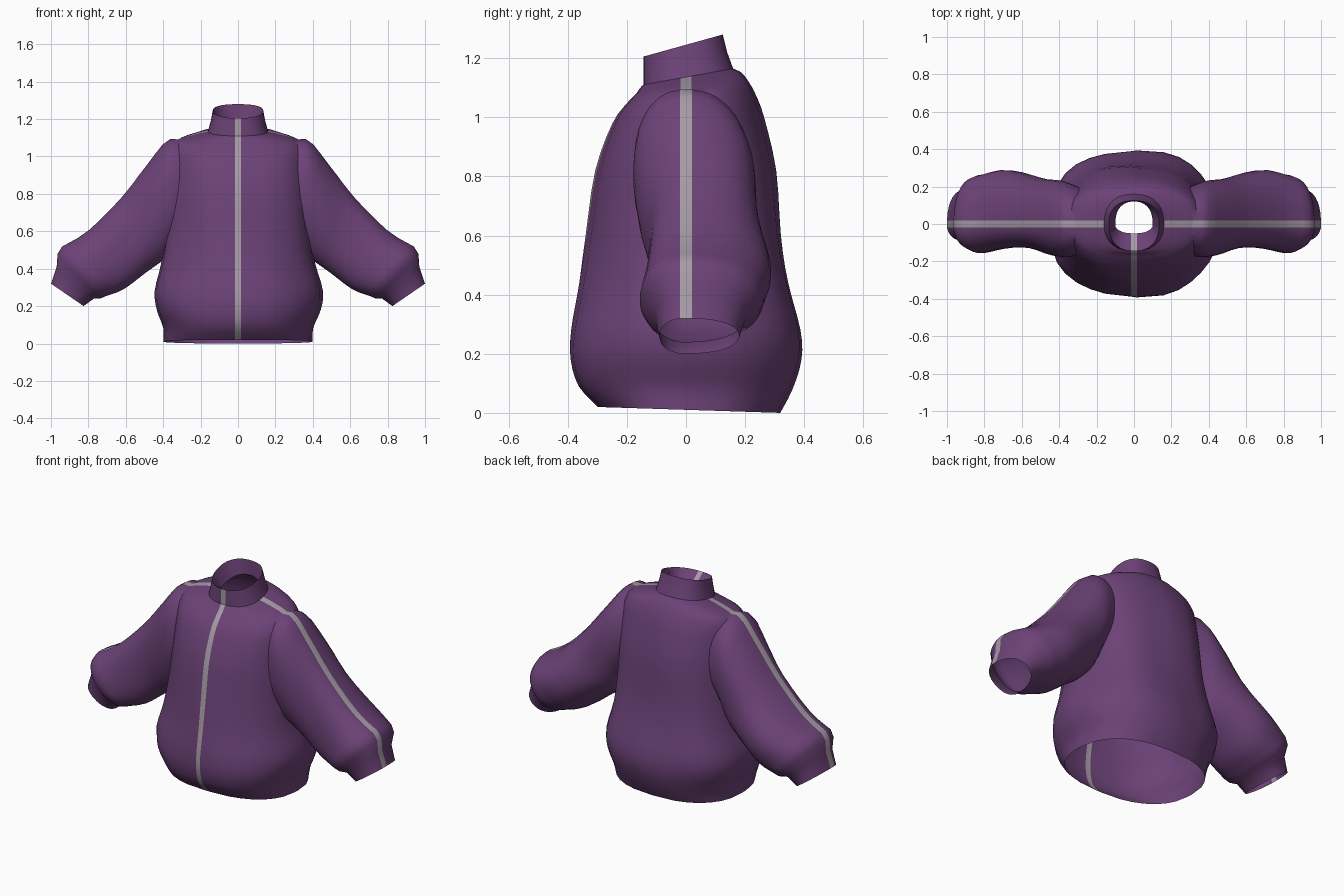
import bpy, bmesh, math

if "Cube" in bpy.data.objects:
    bpy.data.objects.remove(bpy.data.objects["Cube"])

SIDES = 32          # columns per ring; one narrow column straddles each cardinal direction


def make_mat(name, rgb):
    m = bpy.data.materials.new(name)
    m.diffuse_color = (*rgb, 1)
    m.use_nodes = True
    m.node_tree.nodes["Principled BSDF"].inputs["Base Color"].default_value = m.diffuse_color
    return m


PURPLE = make_mat("purple_cloth", (0.15, 0.055, 0.185))
GREY = make_mat("grey_trim", (0.38, 0.33, 0.38))


def smooth_sections(rows, sub=3):
    """Catmull-Rom interpolation of cross-section parameters."""
    out = []
    for i in range(len(rows) - 1):
        p0, p1 = rows[max(i - 1, 0)], rows[i]
        p2, p3 = rows[i + 1], rows[min(i + 2, len(rows) - 1)]
        for k in range(sub):
            t = k / sub
            out.append(tuple(
                0.5 * (2 * b + (c - a) * t + (2 * a - 5 * b + 4 * c - d) * t * t
                       + (3 * b - a - 3 * c + d) * t ** 3)
                for a, b, c, d in zip(p0, p1, p2, p3)))
    return out + [rows[-1]]


def spow(v, e):
    return math.copysign(abs(v) ** e, v)


def loft(name, sections, point, is_trim):
    """Closed tube of rings; is_trim(column, centre) picks grey faces."""
    bm = bmesh.new()
    rings = []
    for j, s in enumerate(sections):
        ring = []
        for i in range(SIDES):
            a = (i + 0.5) * 2 * math.pi / SIDES
            ring.append(bm.verts.new(point(s, a, j / (len(sections) - 1))))
        rings.append(ring)
    for r0, r1 in zip(rings, rings[1:]):
        for i in range(SIDES):
            k = (i + 1) % SIDES
            f = bm.faces.new((r0[i], r0[k], r1[k], r1[i]))
            f.material_index = int(is_trim(i, f.calc_center_median()))
    bm.faces.new(rings[0])
    bm.faces.new(rings[-1])
    bmesh.ops.recalc_face_normals(bm, faces=bm.faces)
    me = bpy.data.meshes.new(name)
    bm.to_mesh(me)
    bm.free()
    me.materials.append(PURPLE)
    me.materials.append(GREY)
    ob = bpy.data.objects.new(name, me)
    bpy.context.collection.objects.link(ob)
    return ob


# Torso: half width, front depth, back depth, front height, back height
torso = smooth_sections([
    (.40, .30, .32, .02, .00), (.402, .365, .36, .09, .08),
    (.44, .39, .39, .18, .18), (.45, .385, .39, .28, .28),
    (.41, .36, .352, .42, .44), (.385, .335, .325, .60, .60),
    (.37, .305, .305, .82, .82), (.365, .25, .262, .98, 1.0),
    (.35, .20, .235, 1.05, 1.075), (.31, .17, .215, 1.08, 1.115),
    (.22, .155, .19, 1.10, 1.15), (.16, .145, .16, 1.11, 1.165)])
# Standing collar and its inner lining
torso += [(.145, .145, .14, 1.16, 1.22), (.135, .145, .125, 1.205, 1.28),
          (.10, .05, .12, 1.13, 1.19)]


def torso_point(s, a, t):
    hw, yf, yb, zf, zb = s
    c, n = math.cos(a), math.sin(a)
    # soft folds that fade out at hem and collar
    fold = 1 + .018 * math.sin(math.pi * min(1, t * 1.2)) * math.sin(5 * a + 9 * t) if t < .83 else 1
    e = 2 / 2.35
    x = hw * spow(c, e) * fold
    y = (yb if n > 0 else yf) * spow(n, e) * fold
    if abs(c) < .12:
        x = math.copysign(.015, c)
    if abs(n) < .12:
        y = math.copysign(.018, n)
    return x, y, zf + (zb - zf) * (y + yf) / (yb + yf)


def torso_trim(i, p):
    zip_column = i == SIDES * 3 // 4 - 1
    shoulder = i in (SIDES // 2 - 1, SIDES - 1) and p.z > 1.075 and .16 < abs(p.x)
    return zip_column or shoulder


jacket = loft("jacket", torso, torso_point, torso_trim)

# Sleeves: top edge x,z; under edge x,z; front depth, back depth
sleeve = smooth_sections([
    (.20, 1.05, .20, .66, .12, .16), (.36, 1.095, .33, .56, .18, .215),
    (.48, .965, .385, .46, .165, .24), (.62, .785, .49, .38, .13, .26),
    (.80, .605, .61, .29, .135, .285), (.94, .52, .70, .255, .155, .265)])
sleeve += [(.965, .48, .735, .24, .14, .25), (.97, .41, .77, .24, .105, .20),
           (1.0, .32, .825, .20, .09, .18)]

for side in (-1, 1):
    def sleeve_point(s, a, t):
        tx, tz, bx, bz, yf, yb = s
        c, n = math.cos(a), math.sin(a)
        fold = 1 + .03 * math.sin(math.pi * t) * math.sin(3 * a + 16 * t)
        y = (yb if n > 0 else yf) * spow(n, .9) * fold
        if abs(n) < .12:
            y = math.copysign(.02, n)
        h = spow(c, .9) / 2
        return (side * ((tx + bx) / 2 + (tx - bx) * h), y, (tz + bz) / 2 + (tz - bz) * h)

    tube = loft("sleeve", sleeve, sleeve_point, lambda i, p: i == SIDES - 1)
    # Merge the sleeve into the torso
    mod = jacket.modifiers.new("join_sleeve", 'BOOLEAN')
    mod.operation = 'UNION'
    mod.solver = 'EXACT'
    mod.object = tube
    bpy.context.view_layer.objects.active = jacket
    bpy.ops.object.modifier_apply(modifier=mod.name)
    bpy.data.objects.remove(tube, do_unlink=True)

# Open the hem, neck and cuffs by removing the large end caps
bm = bmesh.new()
bm.from_mesh(jacket.data)
caps = [f for f in bm.faces if len(f.verts) > 20]
bmesh.ops.delete(bm, geom=caps, context='FACES_ONLY')
bm.to_mesh(jacket.data)
bm.free()

bpy.ops.object.select_all(action='DESELECT')
jacket.select_set(True)
bpy.context.view_layer.objects.active = jacket
bpy.ops.object.shade_smooth_by_angle(angle=math.radians(45))
